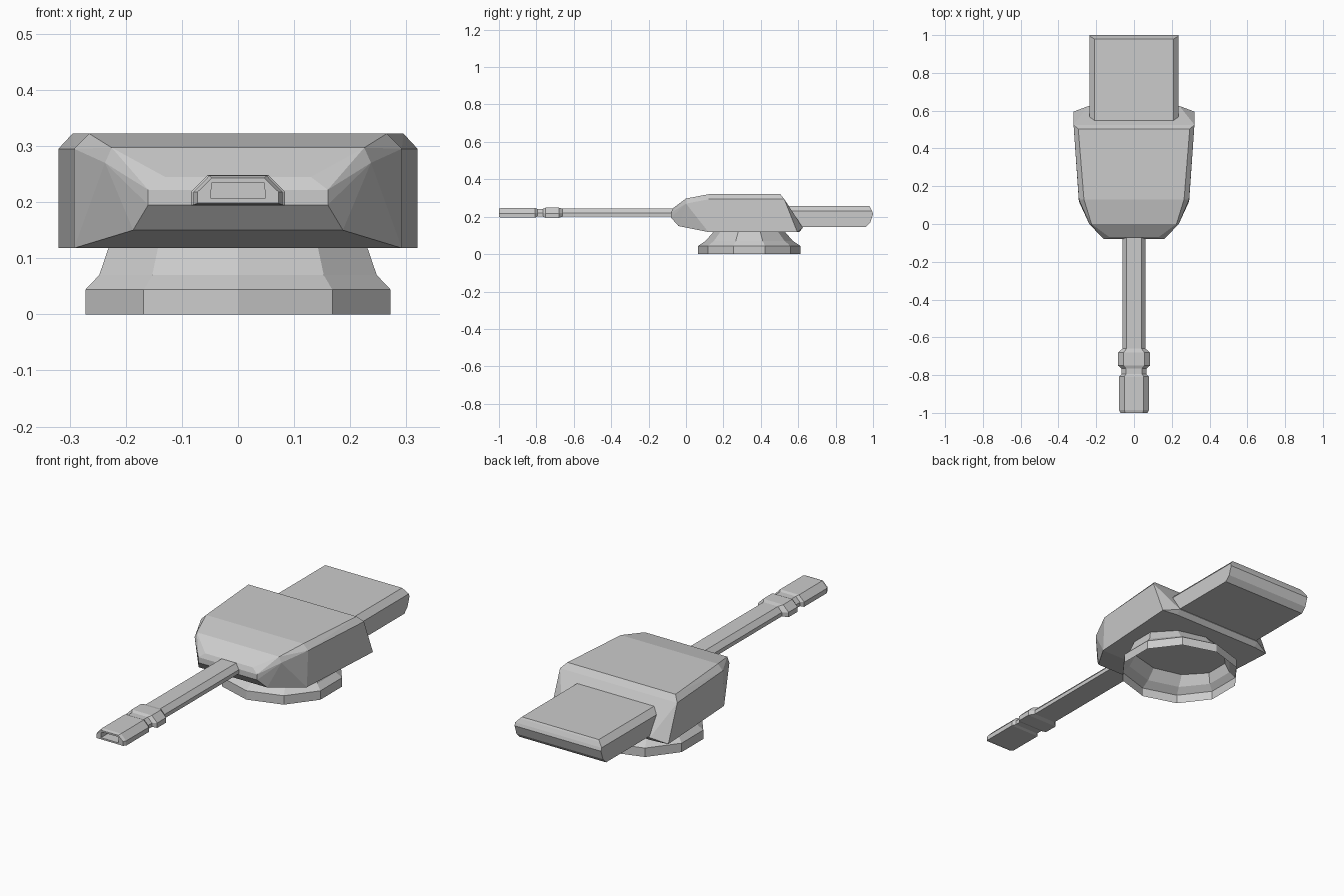
import bpy, bmesh, math

if "Cube" in bpy.data.objects:
    bpy.data.objects.remove(bpy.data.objects["Cube"])


def finish(name, bm):
    bmesh.ops.recalc_face_normals(bm, faces=bm.faces[:])
    mesh = bpy.data.meshes.new(name)
    bm.to_mesh(mesh)
    bm.free()
    obj = bpy.data.objects.new(name, mesh)
    bpy.context.collection.objects.link(obj)
    return obj


def mirrored_hull(name, half):
    """Convex faceted body from the points of its right half."""
    bm = bmesh.new()
    for x, y, z in half:
        for s in (-1, 1):
            bm.verts.new((s * x, y, z))
    bmesh.ops.convex_hull(bm, input=bm.verts[:])
    bmesh.ops.dissolve_limit(bm, angle_limit=math.radians(2),
                             verts=bm.verts[:], edges=bm.edges[:])
    return finish(name, bm)


def loft(name, rings, caps):
    """Join rings of equal point count; optionally cap both ends."""
    bm = bmesh.new()
    loops = [[bm.verts.new(p) for p in r] for r in rings]
    n = len(loops[0])
    for a, b in zip(loops, loops[1:]):
        for i in range(n):
            j = (i + 1) % n
            bm.faces.new((a[i], a[j], b[j], b[i]))
    if caps:
        bm.faces.new(loops[0])
        bm.faces.new(loops[-1])
    return finish(name, bm)


# Base: ten-sided open collar, (radius x, radius y, z)
profile = [(.286, .273, 0), (.286, .273, .044), (.26, .234, .07), (.242, .19, .12)]
loft("base_ring", [[(rx * math.cos(a), .338 + ry * math.sin(a), z)
                    for a in (math.radians(18 + 36 * k) for k in range(10))]
                   for rx, ry, z in profile], False)

# Main faceted housing
mirrored_hull("housing", [
    (.16, -.08, .195), (.16, -.08, .222), (.13, -.07, .245),    # nose
    (.187, -.04, .15), (.237, 0, .27), (.225, 0, .297),         # cheeks
    (.292, .12, .118), (.292, .13, .295), (.265, .13, .322),    # shoulders
    (.32, .595, .118), (.32, .525, .295), (.295, .503, .322),   # rear corners
    (.24, .625, .14), (.24, .605, .118)])                       # rear lip

# Rear box
mirrored_hull("rear_box", [
    (.21, .53, .258), (.236, .53, .23), (.236, .53, .145),
    (.21, .98, .258), (.236, .995, .23), (.215, .985, .25),
    (.236, 1.0, .215), (.236, .985, .17), (.236, .96, .145)])


# Barrel with collar, muzzle and bore: (y, half width, bottom, top)
def section(y, w, z0, z1):
    zm, t = z0 + (z1 - z0) * .45, w * .65
    return [(-w, y, z0), (w, y, z0), (w, y, zm), (t, y, z1), (-t, y, z1), (-w, y, zm)]


def bore(y):
    return [(-.048, y, .206), (.048, y, .206), (.048, y, .22),
            (.046, y, .235), (-.046, y, .235), (-.048, y, .22)]


stations = [(0, .061, .2, .243), (-.66, .061, .2, .243),
            (-.68, .084, .194, .248), (-.75, .084, .194, .248),
            (-.765, .066, .2, .242), (-.795, .066, .2, .242),
            (-.808, .079, .195, .247), (-.985, .079, .195, .247),
            (-1.0, .072, .198, .243)]
loft("barrel", [section(*s) for s in stations] + [bore(-1.0), bore(-.93)], True)
